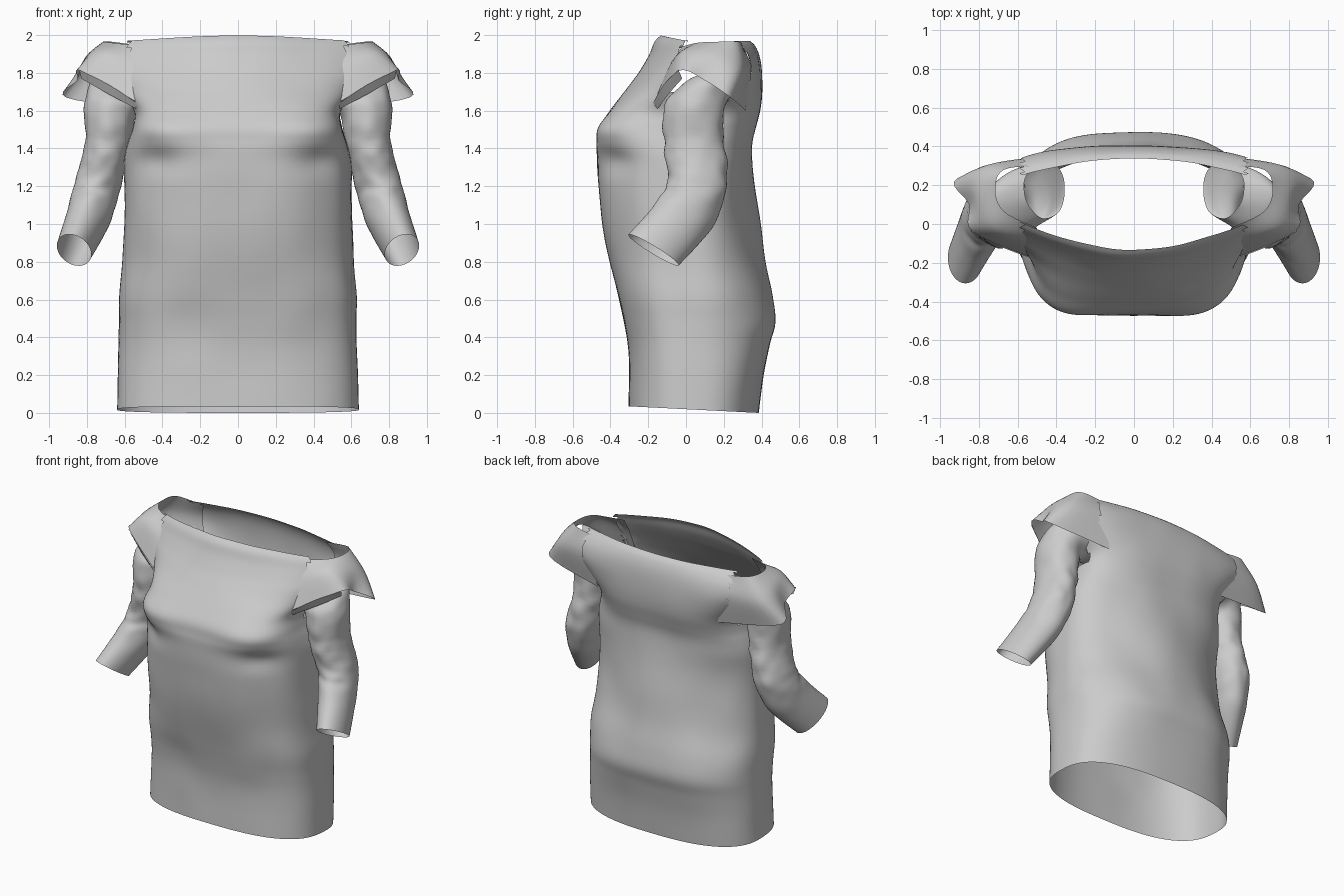
import bpy, math
from mathutils import Vector, noise


def spline(rows, steps):
    """Catmull-Rom interpolation through rows of numbers."""
    out, n = [], len(rows)
    for i in range(n - 1):
        a, b, c, d = (rows[max(0, min(n - 1, i + k))] for k in (-1, 0, 1, 2))
        for s in range(steps):
            t = s / steps
            out.append([0.5 * (2 * q + (r - p) * t + (2 * p - 5 * q + 4 * r - e) * t * t
                               + (3 * q - p - 3 * r + e) * t ** 3)
                        for p, q, r, e in zip(a, b, c, d)])
    out.append(list(rows[-1]))
    return out


def loft(name, rings, closed=True, mirror=False, drop=None):
    """Skin a list of rings into one open cloth surface."""
    m = len(rings[0])
    verts = [Vector(p) for r in rings for p in r]
    faces = []
    for i in range(len(rings) - 1):
        for j in range(m if closed else m - 1):
            k = (j + 1) % m
            f = (i * m + j, i * m + k, (i + 1) * m + k, (i + 1) * m + j)
            if drop and drop(sum((verts[q] for q in f), Vector()) / 4):
                continue
            faces.append(f)
    mesh = bpy.data.meshes.new(name)
    mesh.from_pydata(verts, [], faces)
    ob = bpy.data.objects.new(name, mesh)
    bpy.context.collection.objects.link(ob)
    bpy.ops.object.select_all(action='DESELECT')
    ob.select_set(True)
    bpy.context.view_layer.objects.active = ob
    bpy.ops.object.shade_smooth_by_angle(angle=math.radians(50))
    if mirror:
        ob.modifiers.new("mirror", 'MIRROR').use_mirror_merge = False
    return ob


def power(v, n):
    return math.copysign(abs(v) ** (2 / n), v)


def bump(v, centre, width):
    return math.exp(-((v - centre) / width) ** 2)


# Body: z, half width, side y, front y, back y, front and back squareness
body_rows = [
    (0.00, 0.64, 0.05, -0.305, 0.385, 2.7, 2.6),
    (0.20, 0.635, 0.05, -0.303, 0.41, 2.7, 2.6),
    (0.36, 0.63, 0.05, -0.308, 0.445, 2.7, 2.5),
    (0.48, 0.63, 0.05, -0.327, 0.475, 2.7, 2.4),
    (0.62, 0.63, 0.05, -0.36, 0.457, 2.7, 2.3),
    (0.80, 0.61, 0.05, -0.40, 0.42, 2.6, 2.0),
    (1.00, 0.605, 0.05, -0.44, 0.395, 2.6, 1.9),
    (1.20, 0.605, 0.05, -0.468, 0.365, 2.5, 2.0),
    (1.34, 0.60, 0.05, -0.475, 0.35, 2.6, 2.3),
    (1.43, 0.58, 0.06, -0.486, 0.35, 3.2, 2.5),
    (1.51, 0.555, 0.07, -0.475, 0.368, 3.9, 2.7),
    (1.60, 0.55, 0.09, -0.405, 0.39, 3.5, 3.0),
    (1.70, 0.63, 0.12, -0.325, 0.402, 2.5, 2.9),
    (1.80, 0.73, 0.15, -0.25, 0.402, 2.0, 2.7),
    (1.88, 0.765, 0.16, -0.195, 0.39, 1.8, 2.4),
    (1.94, 0.745, 0.15, -0.165, 0.365, 1.7, 2.1),
    (1.97, 0.71, 0.14, -0.13, 0.335, 1.7, 1.9),
]
SIDES = 112
body = []
for z, w, yc, yf, yb, nf, nb in spline(body_rows, 5):
    ring = []
    for j in range(SIDES):
        a = 2 * math.pi * j / SIDES
        c, s = math.cos(a), math.sin(a)
        n, depth = (nb, yb - yc) if s > 0 else (nf, yc - yf)
        x, y = w * power(c, n), yc + depth * power(s, n)
        # bust hollow and under-bust crease in front, waist folds behind
        if s < 0:
            y += 0.02 * bump(x, 0, 0.22) * bump(z, 1.47, 0.09)
            y += 0.03 * bump(abs(x), 0.43, 0.11) * bump(z, 1.33, 0.07) * -s
        else:
            y -= 0.02 * bump(abs(x), 0.40, 0.13) * bump(z, 1.0, 0.2) * s
        # soft drape, tilted hem and raised front neckline
        d = 0.010 * noise.noise(Vector((x * 4, y * 4, z * 3))) * min(1, z * 2)
        zz = z + max(0, 1 - z / 0.4) * 0.035 * (0.385 - y) / 0.69
        zz += max(0, (z - 1.8) / 0.17) * 0.028 * max(0, -s) * max(0, 1 - (x / 0.6) ** 2)
        ring.append((x + d * c, y + d * s, zz))
    body.append(ring)
# open armholes where the sleeves enter and where the shoulder caps take over
loft("dress_body", body,
     drop=lambda p: (abs(p.x) > 0.52 and 1.55 < p.z < 1.78 and -0.02 < p.y < 0.19)
     or (abs(p.x) > 0.575 and p.z > 1.70))

# Sleeve: centre x y z, width radius, depth radius, outward tilt, forward tilt
sleeve_rows = [
    (0.46, 0.18, 1.67, 0.16, 0.15, 0.85, 0.1),
    (0.59, 0.12, 1.70, 0.17, 0.16, 0.55, 0.0),
    (0.67, 0.045, 1.62, 0.145, 0.155, 0.25, 0.0),
    (0.695, 0.045, 1.40, 0.12, 0.16, 0.15, 0.0),
    (0.745, 0.06, 1.20, 0.122, 0.158, 0.2, 0.18),
    (0.79, -0.015, 1.04, 0.116, 0.158, 0.22, 0.5),
    (0.868, -0.172, 0.862, 0.094, 0.156, 0.25, 0.54),
]
sleeve = []
for cx, cy, cz, rx, ry, tu, tv in spline(sleeve_rows, 8):
    u = Vector((math.cos(tu), 0, math.sin(tu)))
    v = Vector((0, math.cos(tv), -math.sin(tv)))
    crease = 0.08 * min(1, max(0, (cz - 0.95) / 0.2))
    ring = []
    for j in range(48):
        a = 2 * math.pi * j / 48
        c, s = math.cos(a), math.sin(a)
        k = 1 + crease * noise.noise(Vector((c * 1.5, s * 1.5, cz * 14)))
        ring.append(Vector((cx, cy, cz)) + u * (rx * c * k) + v * (ry * s * k))
    sleeve.append(ring)
loft("sleeve", sleeve, mirror=True)

# Shoulder cap: loose pointed flap whose front and back edges sink into the body
edges = [
    [(0.50, -0.02, 1.94), (0.67, 0.065, 1.96), (0.715, 0.18, 1.965), (0.67, 0.28, 1.965), (0.48, 0.30, 1.94)],
    [(0.51, -0.10, 1.82), (0.73, -0.02, 1.91), (0.81, 0.15, 1.88), (0.79, 0.29, 1.82), (0.52, 0.345, 1.82)],
    [(0.51, -0.18, 1.63), (0.83, -0.04, 1.81), (0.85, 0.10, 1.76), (0.91, 0.235, 1.67), (0.47, 0.315, 1.60)],
]
columns = zip(*[spline(e, 6) for e in edges])
cap = [spline(list(col), 5) for col in columns]
loft("shoulder_cap", cap, closed=False, mirror=True)

# Thin folded pleat running from the front armhole to the shoulder point
pleat = [
    spline([(0.52, -0.18, 1.63), (0.68, -0.12, 1.735), (0.84, -0.04, 1.815)], 4),
    spline([(0.54, -0.15, 1.61), (0.69, -0.09, 1.69), (0.83, -0.02, 1.77)], 4),
]
loft("shoulder_pleat", pleat, closed=False, mirror=True)
